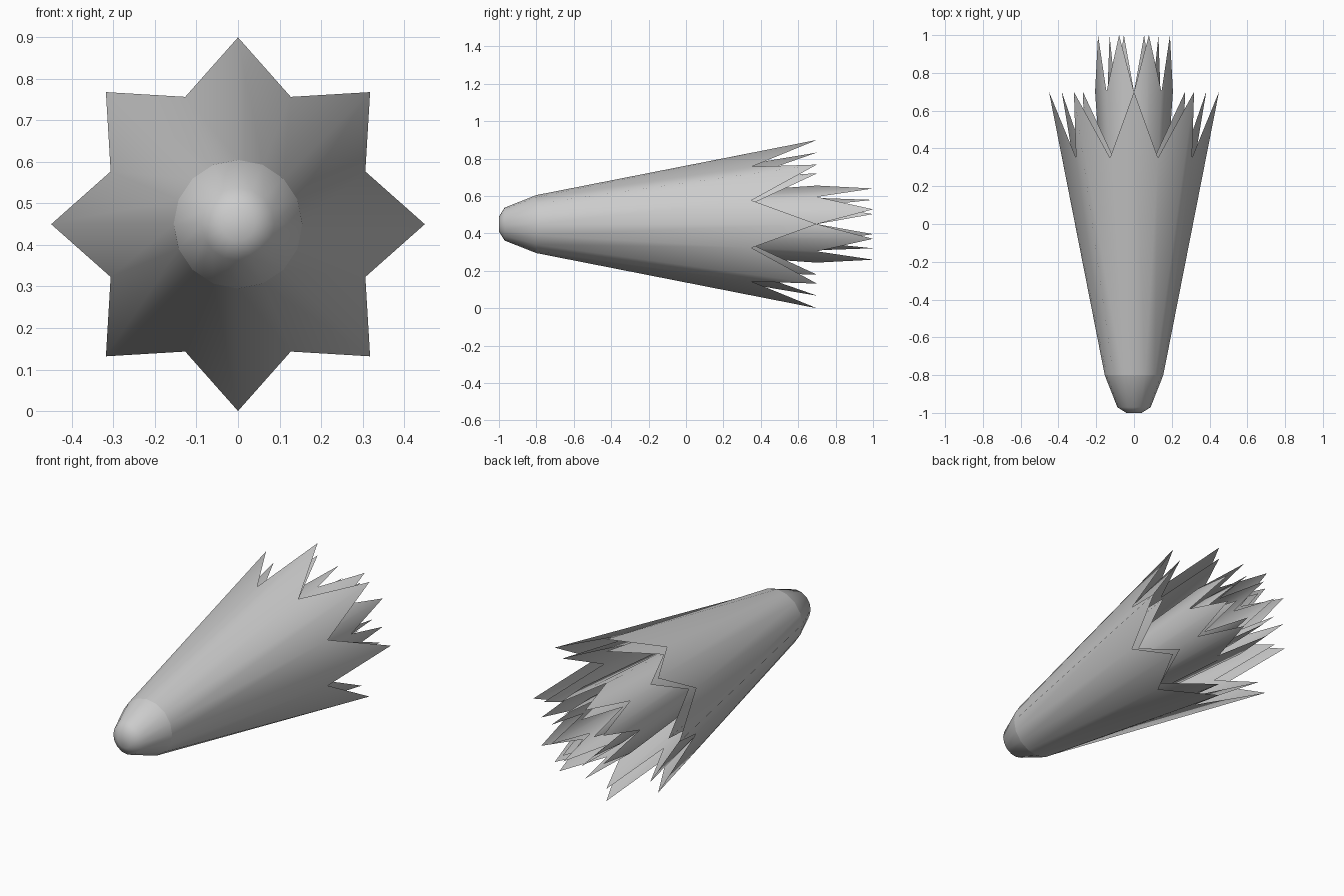
import bpy, bmesh
from math import sin, cos, pi

cube = bpy.data.objects.get("Cube")
if cube:
    bpy.data.objects.remove(cube)

SIDES = 16
CENTER_Z = 0.45

grey = bpy.data.materials.new("plain grey")
grey.use_nodes = True
GREY = (0.6, 0.6, 0.6, 1)
grey.diffuse_color = GREY
grey.node_tree.nodes["Principled BSDF"].inputs["Base Color"].default_value = GREY


def ring(bm, even, odd):
    """Ring around the long axis; even and odd corners each have (radius, y)."""
    verts = []
    for i in range(SIDES):
        r, y = odd if i % 2 else even
        a = 2 * pi * i / SIDES
        verts.append(bm.verts.new((r * cos(a), y, CENTER_Z + r * sin(a))))
    return verts


def lathe(name, rings, cap=False):
    bm = bmesh.new()
    loops = [ring(bm, even, odd) for even, odd in rings]
    for a, b in zip(loops, loops[1:]):
        for i in range(SIDES):
            j = (i + 1) % SIDES
            bm.faces.new((a[i], b[i], b[j], a[j]))
    if cap:
        bm.faces.new(loops[0])
    bmesh.ops.recalc_face_normals(bm, faces=bm.faces)
    # Open shells: make every normal point away from the axis
    side = bm.faces[0]
    mid = side.calc_center_median()
    if side.normal.x * mid.x + side.normal.z * (mid.z - CENTER_Z) < 0:
        bmesh.ops.reverse_faces(bm, faces=bm.faces)
    for f in bm.faces:
        f.smooth = True
    mesh = bpy.data.meshes.new(name)
    bm.to_mesh(mesh)
    bm.free()
    mesh.materials.append(grey)
    obj = bpy.data.objects.new(name, mesh)
    bpy.context.collection.objects.link(obj)
    return obj


# Rounded nose
nose = [(0.04, -1), (0.088, -0.97), (0.155, -0.8)]
lathe("nose", [(p, p) for p in nose], cap=True)

# Flaring outer shells, with points at every 45 degrees
for name, scale in (("outer_shell", 1), ("outer_lining", 0.85)):
    start = (0.155 * scale, -0.8)
    lathe(name, [(start, start), ((0.45 * scale, 0.7), (0.332 * scale, 0.35))])

# Narrow inner tails, with points turned half a step
for name, radius in (("inner_tail", 0.206), ("inner_core", 0.14)):
    start = (radius * 0.5, -0.8)
    lathe(name, [(start, start), ((radius, 0.7), (radius, 1))])
